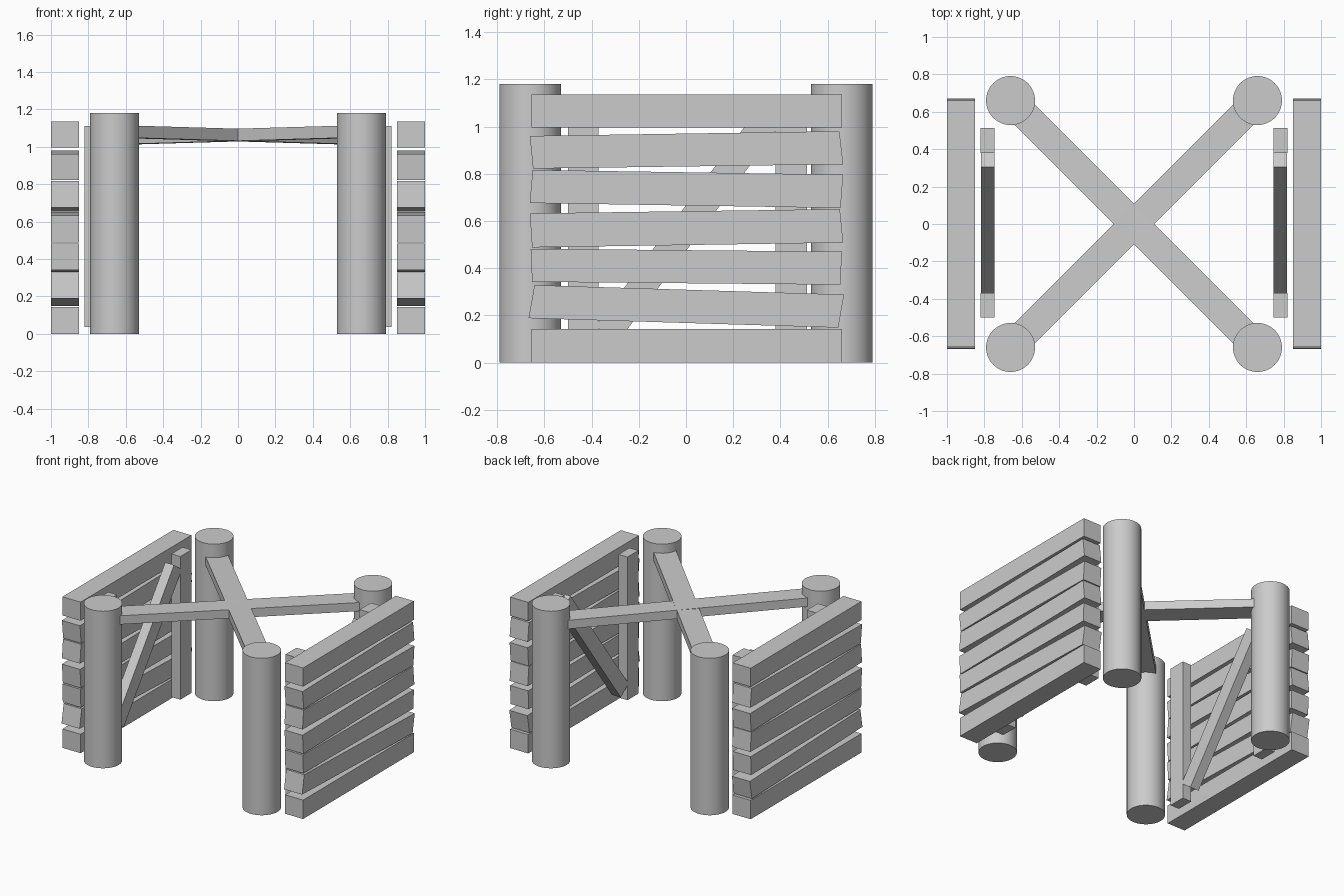
import bpy, bmesh
from math import radians, pi, sqrt, atan2
from mathutils import Matrix, Vector

if "Cube" in bpy.data.objects:
    bpy.data.objects.remove(bpy.data.objects["Cube"])


def finish(name, bm):
    bmesh.ops.recalc_face_normals(bm, faces=bm.faces)
    me = bpy.data.meshes.new(name)
    bm.to_mesh(me)
    bm.free()
    ob = bpy.data.objects.new(name, me)
    bpy.context.collection.objects.link(ob)
    return ob


def slab(name, outline, x0, x1):
    """Side outline (y, z) extruded along x."""
    bm = bmesh.new()
    face = bm.faces.new([bm.verts.new((x0, y, z)) for y, z in outline])
    ext = bmesh.ops.extrude_face_region(bm, geom=[face])["geom"]
    verts = [g for g in ext if isinstance(g, bmesh.types.BMVert)]
    bmesh.ops.translate(bm, verts=verts, vec=(x1 - x0, 0, 0))
    return finish(name, bm)


def rect(y0, y1, z0, z1):
    return [(y0, z0), (y1, z0), (y1, z1), (y0, z1)]


def strip(a, b, width):
    """Outline of a straight board between two (y, z) points."""
    a, b = Vector(a), Vector(b)
    n = (b - a).orthogonal().normalized() * width / 2
    return [a - n, b - n, b + n, a + n]


def beam(name, a, b, width, thick):
    """Flat beam between two 3D points."""
    a, b = Vector(a), Vector(b)
    d = (b - a).normalized()
    side = d.cross(Vector((0, 0, 1))).normalized()
    up = side.cross(d)
    rot = Matrix((d, side, up)).transposed().to_4x4()
    bm = bmesh.new()
    bmesh.ops.create_cube(bm, size=1, matrix=Matrix.Translation((a + b) / 2) @ rot
                          @ Matrix.Diagonal(((b - a).length, width, thick, 1)))
    return finish(name, bm)


# Slightly crooked boards: bottom left, bottom right, top right, top left
PLANKS = [
    rect(-0.655, 0.66, 0, 0.142),
    [(-0.667, 0.188), (0.645, 0.148), (0.67, 0.288), (-0.642, 0.328)],
    [(-0.652, 0.342), (0.655, 0.33), (0.66, 0.47), (-0.658, 0.482)],
    [(-0.652, 0.488), (0.666, 0.508), (0.652, 0.65), (-0.662, 0.632)],
    [(-0.662, 0.676), (0.655, 0.655), (0.666, 0.796), (-0.65, 0.816)],
    [(-0.648, 0.822), (0.666, 0.84), (0.65, 0.98), (-0.662, 0.96)],
    rect(-0.655, 0.66, 0.995, 1.135),
]

# Side panels: planks, two uprights and a diagonal brace
for side, s in (("left", -1), ("right", 1)):
    for i, outline in enumerate(PLANKS):
        slab(f"{side}_plank_{i + 1}", outline, s * 0.85, s * 1.0)
    slab(f"{side}_front_upright", rect(-0.5, -0.37, 0.035, 1.11), s * 0.745, s * 0.82)
    slab(f"{side}_back_upright", rect(0.38, 0.513, 0.035, 1.11), s * 0.745, s * 0.82)
    slab(f"{side}_brace", strip((-0.337, 0.12), (0.352, 1.04), 0.116), s * 0.746, s * 0.819)

    # Round corner posts
    for end, t in (("front", -1), ("back", 1)):
        bpy.ops.mesh.primitive_cylinder_add(vertices=48, radius=0.131, depth=1.18,
                                            location=(s * 0.66, t * 0.66, 0.59))
        bpy.context.object.name = f"{side}_{end}_post"
        bpy.ops.object.shade_smooth_by_angle(angle=radians(40))

    # Crossing top beam, a little lower at the back
    beam(f"{side}_cross_beam", (s * 0.6, -0.6, 1.08), (-s * 0.6, 0.6, 1.045), 0.155, 0.065)
